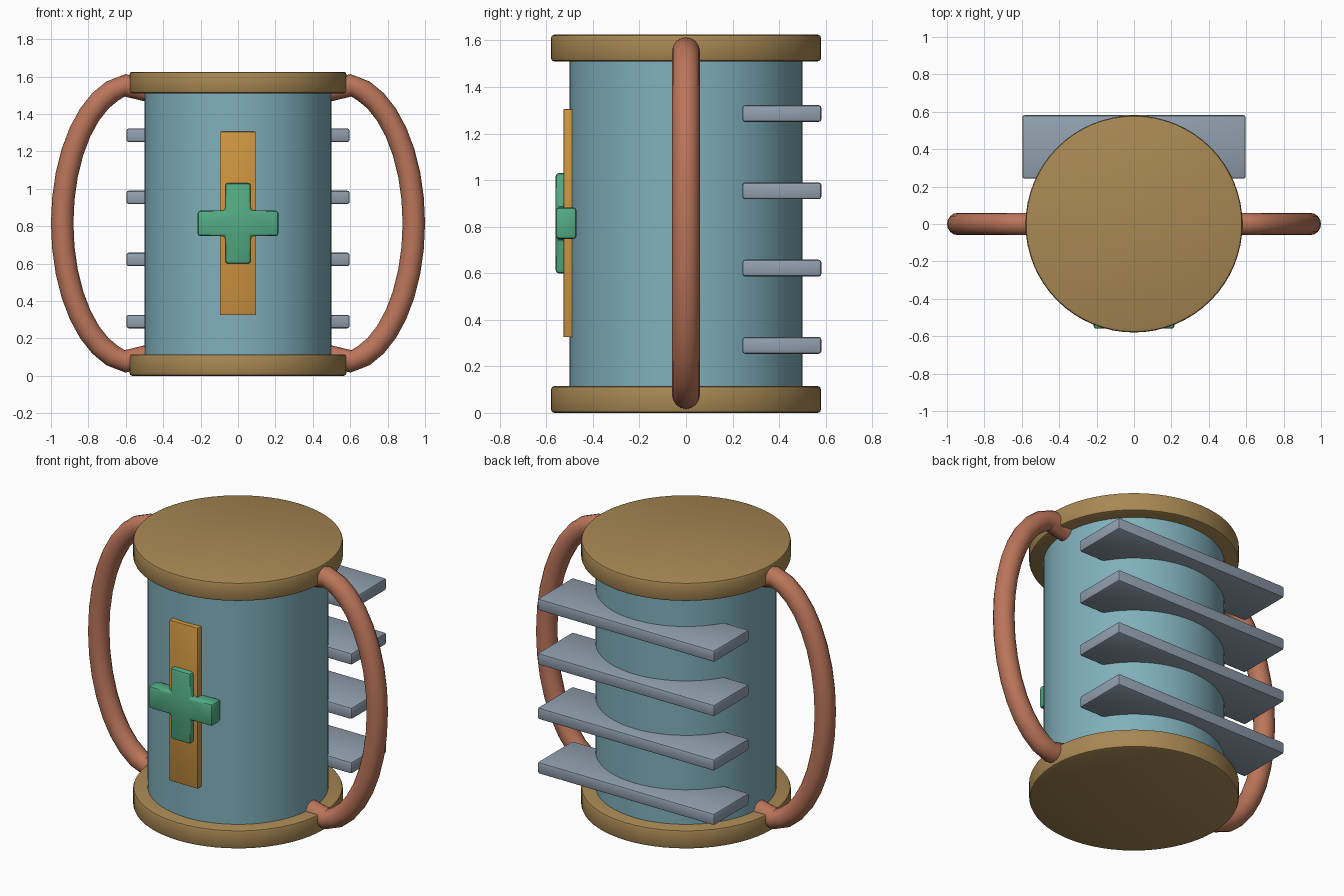
import bpy, bmesh, math
from mathutils import Vector

if "Cube" in bpy.data.objects:
    bpy.data.objects.remove(bpy.data.objects["Cube"])


def material(name, r, g, b):
    lin = [((c / 255 + 0.055) / 1.055) ** 2.4 for c in (r, g, b)]
    m = bpy.data.materials.new(name)
    m.diffuse_color = (*lin, 1)
    m.use_nodes = True
    m.node_tree.nodes["Principled BSDF"].inputs["Base Color"].default_value = m.diffuse_color
    return m


TAN = material("tan", 168, 136, 83)
TEAL = material("dusty teal", 128, 176, 188)
COPPER = material("copper", 187, 117, 90)
AMBER = material("amber", 207, 149, 65)
GREEN = material("green", 83, 172, 133)
STEEL = material("blue grey", 145, 160, 175)
MID = 0.815


def finish(ob, name, mat, bevel=0, segments=2):
    ob.name = name
    ob.data.materials.append(mat)
    if bevel:
        mod = ob.modifiers.new("bevel", "BEVEL")
        mod.width, mod.segments = bevel, segments
        mod.limit_method = "ANGLE"
        bpy.context.view_layer.objects.active = ob
        bpy.ops.object.modifier_apply(modifier="bevel")
    bpy.ops.object.select_all(action="DESELECT")
    ob.select_set(True)
    bpy.context.view_layer.objects.active = ob
    bpy.ops.object.shade_smooth_by_angle(angle=math.radians(35))
    return ob


def cylinder(name, radius, z0, z1, mat, bevel=0):
    bpy.ops.mesh.primitive_cylinder_add(vertices=64, radius=radius, depth=z1 - z0,
                                        location=(0, 0, (z0 + z1) / 2))
    return finish(bpy.context.object, name, mat, bevel)


def box(name, lo, hi, mat, bevel):
    lo, hi = Vector(lo), Vector(hi)
    bpy.ops.mesh.primitive_cube_add(size=1, location=(lo + hi) / 2)
    ob = bpy.context.object
    ob.scale = hi - lo
    bpy.ops.object.transform_apply(location=False, rotation=False, scale=True)
    return finish(ob, name, mat, bevel)


def mesh_object(name, bm):
    bmesh.ops.recalc_face_normals(bm, faces=bm.faces)
    me = bpy.data.meshes.new(name)
    bm.to_mesh(me)
    bm.free()
    ob = bpy.data.objects.new(name, me)
    bpy.context.collection.objects.link(ob)
    return ob


# Drum body between two end caps
cylinder("body", 0.5, 0.05, 1.57, TEAL)
cylinder("bottom_cap", 0.58, 0, 0.115, TAN, 0.014)
cylinder("top_cap", 0.58, 1.51, 1.625, TAN, 0.014)

# Fins across the back
for i in range(4):
    z = 0.29 + i * 0.332
    box(f"back_fin_{i + 1}", (-0.597, 0.242, z - 0.036), (0.597, 0.582, z + 0.036), STEEL, 0.012)

# Front strip
box("front_strip", (-0.096, -0.526, 0.325), (0.096, -0.47, 1.305), AMBER, 0.003)

# Raised cross on the strip
a, b = 0.068, 0.216
outline = [(a, a), (a, b), (-a, b), (-a, a), (-b, a), (-b, -a),
           (-a, -a), (-a, -b), (a, -b), (a, -a), (b, -a), (b, a)]
bm = bmesh.new()
face = bm.faces.new([bm.verts.new((x, -0.56, MID + z)) for x, z in outline])
ext = bmesh.ops.extrude_face_region(bm, geom=[face])
bmesh.ops.translate(bm, vec=(0, 0.09, 0),
                    verts=[g for g in ext["geom"] if isinstance(g, bmesh.types.BMVert)])
finish(mesh_object("cross", bm), "cross", GREEN, 0.015)


# Bowed side handles whose ends turn in to the body
def handle(name, side, radius=0.06, sides=16, steps=16):
    path = [(0.44, MID - 0.70)]
    limit = math.radians(82)
    for i in range(steps + 1):
        t = -limit + 2 * limit * i / steps
        path.append((0.55 + 0.39 * math.cos(t), MID + 0.745 * math.sin(t)))
    path.append((0.44, MID + 0.70))
    pts = [Vector((side * x, 0, z)) for x, z in path]
    bm = bmesh.new()
    rings = []
    for i, p in enumerate(pts):
        d = (pts[min(i + 1, len(pts) - 1)] - pts[max(i - 1, 0)]).normalized()
        n = Vector((d.z, 0, -d.x))
        rings.append([bm.verts.new(p + radius * (n * math.cos(u) + Vector((0, math.sin(u), 0))))
                      for u in (2 * math.pi * k / sides for k in range(sides))])
    for r, s in zip(rings, rings[1:]):
        for k in range(sides):
            j = (k + 1) % sides
            bm.faces.new((r[k], r[j], s[j], s[k]))
    bm.faces.new(rings[0])
    bm.faces.new(rings[-1])
    finish(mesh_object(name, bm), name, COPPER)


handle("right_handle", 1)
handle("left_handle", -1)
